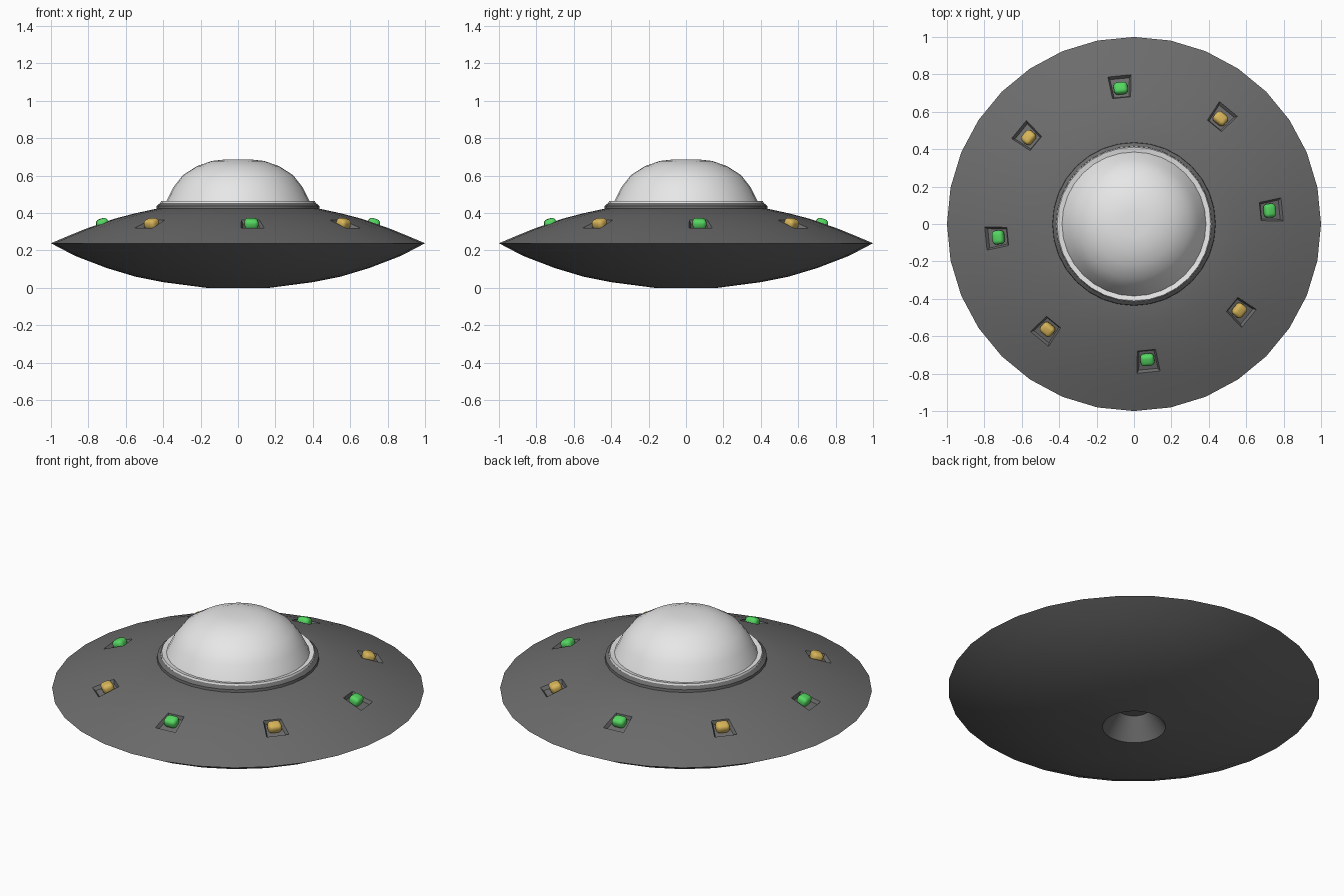
import bpy
import bmesh
import math
from mathutils import Matrix, Vector

if "Cube" in bpy.data.objects:
    bpy.data.objects.remove(bpy.data.objects["Cube"], do_unlink=True)

SIDES = 32


def material(name, rgb):
    mat = bpy.data.materials.new(name)
    mat.use_nodes = True
    color = (*rgb, 1.0)
    mat.diffuse_color = color
    mat.node_tree.nodes["Principled BSDF"].inputs["Base Color"].default_value = color
    return mat


hull_grey = material("hull dark grey", (0.15, 0.15, 0.15))
dome_white = material("dome pale grey", (0.8, 0.8, 0.8))
lamp_green = material("lamp green", (0.09, 0.68, 0.12))
lamp_yellow = material("lamp yellow", (0.68, 0.46, 0.10))


def finish(bm, name, mat, angle=30):
    bmesh.ops.recalc_face_normals(bm, faces=bm.faces)
    mesh = bpy.data.meshes.new(name)
    bm.to_mesh(mesh)
    bm.free()
    mesh.materials.append(mat)
    obj = bpy.data.objects.new(name, mesh)
    bpy.context.collection.objects.link(obj)
    bpy.ops.object.select_all(action="DESELECT")
    obj.select_set(True)
    bpy.context.view_layer.objects.active = obj
    bpy.ops.object.shade_smooth_by_angle(angle=math.radians(angle))
    return obj


def lathe(profile, closed=False):
    """Revolve (radius, height) points around z."""
    bm = bmesh.new()
    rings = []
    for r, z in profile:
        if r == 0:
            rings.append([bm.verts.new((0, 0, z))] * SIDES)
        else:
            turns = [2 * math.pi * i / SIDES for i in range(SIDES)]
            rings.append([bm.verts.new((r * math.cos(a), r * math.sin(a), z)) for a in turns])
    if closed:
        rings.append(rings[0])
    for low, high in zip(rings, rings[1:]):
        for i in range(SIDES):
            j = (i + 1) % SIDES
            corners = dict.fromkeys((low[i], low[j], high[j], high[i]))
            bm.faces.new(list(corners))
    bmesh.ops.recalc_face_normals(bm, faces=bm.faces)
    return bm


# Saucer hull with the tapered opening underneath
hull = lathe([
    (0, 0.12), (0.09, 0.12), (0.17, 0), (0.40, 0.03), (0.55, 0.06),
    (0.70, 0.105), (0.87, 0.17), (1.0, 0.238),
    (0.92, 0.272), (0.815, 0.315), (0.665, 0.368), (0.55, 0.398),
    (0.43, 0.424), (0, 0.424),
])

# Sunken lamp sockets: every fourth panel of one row
sockets = []
for face in hull.faces:
    c = face.calc_center_median()
    panel = int((math.atan2(c.y, c.x) % (2 * math.pi)) / (2 * math.pi) * SIDES)
    if c.z > 0.3 and 0.68 < math.hypot(c.x, c.y) < 0.79 and panel % 4 == 0:
        sockets.append(face)
bmesh.ops.inset_individual(hull, faces=sockets, thickness=0.024)
bmesh.ops.inset_individual(hull, faces=sockets, thickness=0.014, depth=-0.02)
finish(hull, "saucer_hull", hull_grey)

# Collar around the dome
finish(lathe([(0.40, 0.415), (0.437, 0.418), (0.435, 0.438), (0.416, 0.453), (0.40, 0.44)],
             closed=True), "dome_collar", hull_grey)

# Dome with a narrow groove and lip at its foot
finish(lathe([
    (0, 0.687), (0.07, 0.686), (0.14, 0.678), (0.22, 0.65), (0.295, 0.602),
    (0.345, 0.538), (0.385, 0.458), (0.411, 0.463), (0.416, 0.45),
    (0.405, 0.43), (0, 0.43),
]), "dome", dome_white, 40)

# Rounded lamps, alternating green and yellow
for k in range(8):
    angle = 2 * math.pi * (k * 4 + 0.5) / SIDES
    bm = bmesh.new()
    bmesh.ops.create_cube(bm, size=1)
    bmesh.ops.scale(bm, vec=Vector((0.064, 0.074, 0.054)), verts=bm.verts)
    bmesh.ops.bevel(bm, geom=bm.edges[:], offset=0.021, segments=4, profile=0.5, affect="EDGES")
    place = (Matrix.Rotation(angle, 4, "Z")
             @ Matrix.Translation((0.729, 0, 0.343))
             @ Matrix.Rotation(math.radians(19), 4, "Y"))
    bmesh.ops.transform(bm, matrix=place, verts=bm.verts)
    finish(bm, f"lamp_{k + 1}", lamp_yellow if k % 2 else lamp_green, 60)
